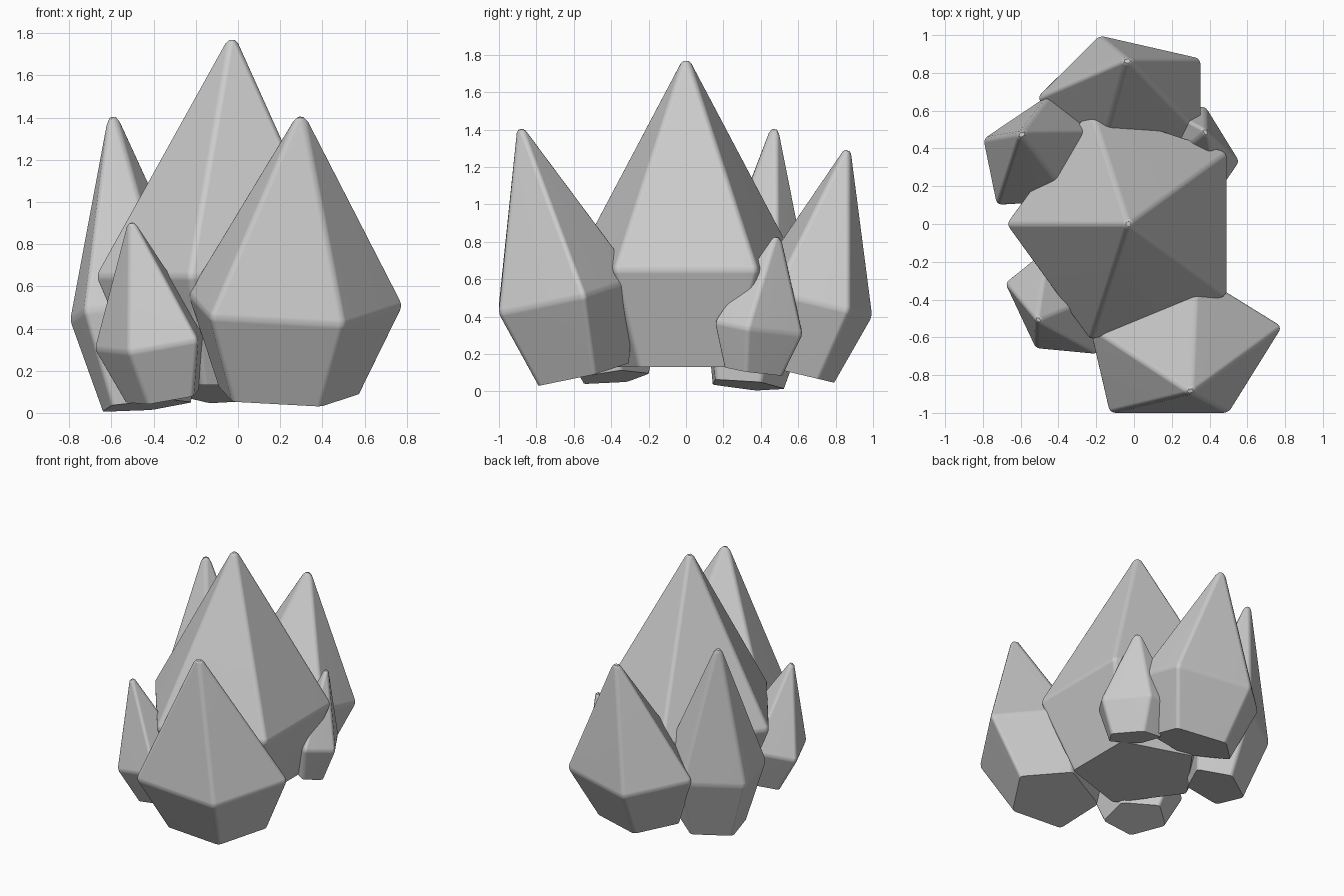
import bpy
import bmesh
from math import sin, cos, tau
from mathutils import Vector

cube = bpy.data.objects.get("Cube")
if cube:
    bpy.data.objects.remove(cube, do_unlink=True)

# Single stone colour
stone = bpy.data.materials.new("grey_stone")
stone.use_nodes = True
grey = (0.6, 0.6, 0.6, 1)
stone.diffuse_color = grey
stone.node_tree.nodes["Principled BSDF"].inputs["Base Color"].default_value = grey

SIDES = 5
FOOT_SCALE = 0.66   # foot ring size against the waist ring
FOOT_DROP = 0.455   # foot depth against the spire height
TIP_EXTRA = 0.03    # the rounded tip loses this much


def crystal(name, waist, tip, u, v, bevel=0.022):
    """Five-sided spire: flat foot, wide waist ring square to the axis, pointed tip."""
    waist, tip = Vector(waist), Vector(tip)
    axis = tip - waist

    def in_plane(p):
        return Vector((*p, -(p[0] * axis.x + p[1] * axis.y) / axis.z))

    u, v = in_plane(u), in_plane(v)
    bm = bmesh.new()

    def ring(centre, size):
        turns = [tau * (i / SIDES + 0.25) for i in range(SIDES)]
        return [bm.verts.new(centre + size * (u * cos(t) + v * sin(t))) for t in turns]

    foot = ring(waist - axis * FOOT_DROP, FOOT_SCALE)
    middle = ring(waist, 1)
    top = bm.verts.new(tip + axis.normalized() * TIP_EXTRA)
    base = bm.faces.new(foot)
    for i in range(SIDES):
        j = (i + 1) % SIDES
        bm.faces.new((foot[i], foot[j], middle[j], middle[i]))
        bm.faces.new((middle[i], middle[j], top))
    bmesh.ops.recalc_face_normals(bm, faces=bm.faces)

    # Round every edge except those around the flat foot
    soft = [e for e in bm.edges if base not in e.link_faces]
    bmesh.ops.bevel(bm, geom=soft, offset=bevel, offset_type='OFFSET', segments=3,
                    profile=0.5, affect='EDGES', clamp_overlap=True)

    mesh = bpy.data.meshes.new(name)
    bm.to_mesh(mesh)
    bm.free()
    mesh.materials.append(stone)
    obj = bpy.data.objects.new(name, mesh)
    bpy.context.collection.objects.link(obj)
    bpy.ops.object.select_all(action='DESELECT')
    obj.select_set(True)
    bpy.context.view_layer.objects.active = obj
    bpy.ops.object.shade_smooth_by_angle()
    normals = obj.modifiers.new("flat_facets", 'WEIGHTED_NORMAL')
    normals.keep_sharp = True
    return obj


# Upright main crystal, then smaller ones leaning outward around it
crystal("main_crystal", (-0.03, 0, 0.65), (-0.03, 0, 1.79), (0, 0.65), (-0.65, 0))
crystal("front_crystal", (0.25, -0.67, 0.51), (0.30, -0.89, 1.43), (0.54, 0), (0.08, 0.41))
crystal("back_crystal", (-0.035, 0.67, 0.48), (-0.035, 0.87, 1.32), (0.46, 0.11), (-0.15, 0.33))
crystal("right_back_crystal", (-0.49, 0.37, 0.48), (-0.60, 0.48, 1.46), (0.15, 0.31), (-0.31, 0.08))
crystal("right_front_crystal", (-0.40, -0.43, 0.34), (-0.51, -0.51, 0.92), (0.26, -0.20),
        (-0.12, -0.23), 0.018)
crystal("left_back_crystal", (0.34, 0.41, 0.34), (0.38, 0.49, 0.85), (-0.03, 0.25),
        (0.22, -0.08), 0.018)
